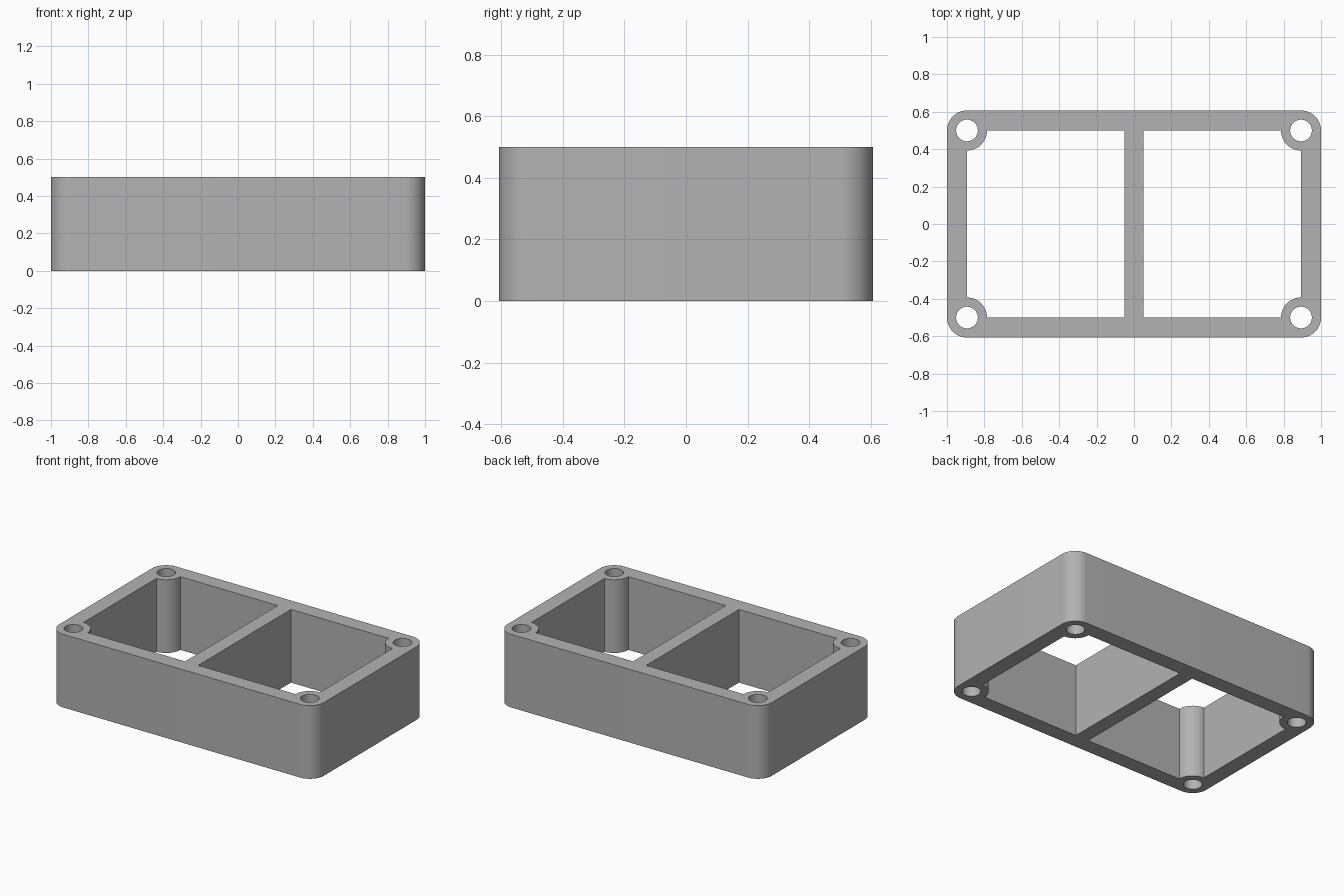
import bpy
import bmesh
from math import cos, sin, pi

HEIGHT = 0.5
HOLE_X, HOLE_Y = 0.893, 0.5     # screw hole centres, also the inner wall corners
WALL = 0.107                    # wall thickness, corner and boss radius
HOLE_R = 0.058
DIVIDER = 0.05                  # half thickness of the middle wall
STEPS = 16                      # segments per quarter turn

cube = bpy.data.objects.get("Cube")
if cube:
    bpy.data.objects.remove(cube, do_unlink=True)


def arc(cx, cy, r, start, turn):
    n = round(abs(turn) / (pi / 2) * STEPS)
    return [(cx + r * cos(start + turn * i / n), cy + r * sin(start + turn * i / n))
            for i in range(n + 1)]


# Outer outline with rounded corners
quadrants = [(1, 1), (-1, 1), (-1, -1), (1, -1)]
outline = []
for i, (sx, sy) in enumerate(quadrants):
    outline += arc(sx * HOLE_X, sy * HOLE_Y, WALL, i * pi / 2, pi / 2)
loops = [outline]

# Round screw holes
for sx, sy in quadrants:
    loops.append(arc(sx * HOLE_X, sy * HOLE_Y, HOLE_R, 0, 2 * pi)[:-1])

# Two windows, notched by the round bosses in their outer corners
window = [(DIVIDER, -HOLE_Y)]
window += arc(HOLE_X, -HOLE_Y, WALL, pi, -pi / 2)
window += arc(HOLE_X, HOLE_Y, WALL, -pi / 2, -pi / 2)
window.append((DIVIDER, HOLE_Y))
loops += [window, [(-x, y) for x, y in window]]

# Fill the plan between the loops and extrude it upward
bm = bmesh.new()
edges = []
for loop in loops:
    verts = [bm.verts.new((x, y, 0)) for x, y in loop]
    edges += [bm.edges.new((v, verts[i - 1])) for i, v in enumerate(verts)]
bmesh.ops.triangle_fill(bm, use_beauty=True, use_dissolve=False, edges=edges)
plan = bmesh.ops.extrude_face_region(bm, geom=bm.faces[:], use_keep_orig=True)
top = [g for g in plan["geom"] if isinstance(g, bmesh.types.BMVert)]
bmesh.ops.translate(bm, verts=top, vec=(0, 0, HEIGHT))
bmesh.ops.recalc_face_normals(bm, faces=bm.faces[:])

mesh = bpy.data.meshes.new("divided_frame")
bm.to_mesh(mesh)
bm.free()
frame = bpy.data.objects.new("divided_frame", mesh)
bpy.context.collection.objects.link(frame)

# Plain grey material
grey = bpy.data.materials.new("plain_grey")
grey.use_nodes = True
colour = (0.45, 0.45, 0.45, 1)
grey.diffuse_color = colour
grey.node_tree.nodes["Principled BSDF"].inputs["Base Color"].default_value = colour
mesh.materials.append(grey)

# Smooth round walls, sharp rims
bpy.context.view_layer.objects.active = frame
frame.select_set(True)
bpy.ops.object.shade_smooth_by_angle(angle=pi / 6)
